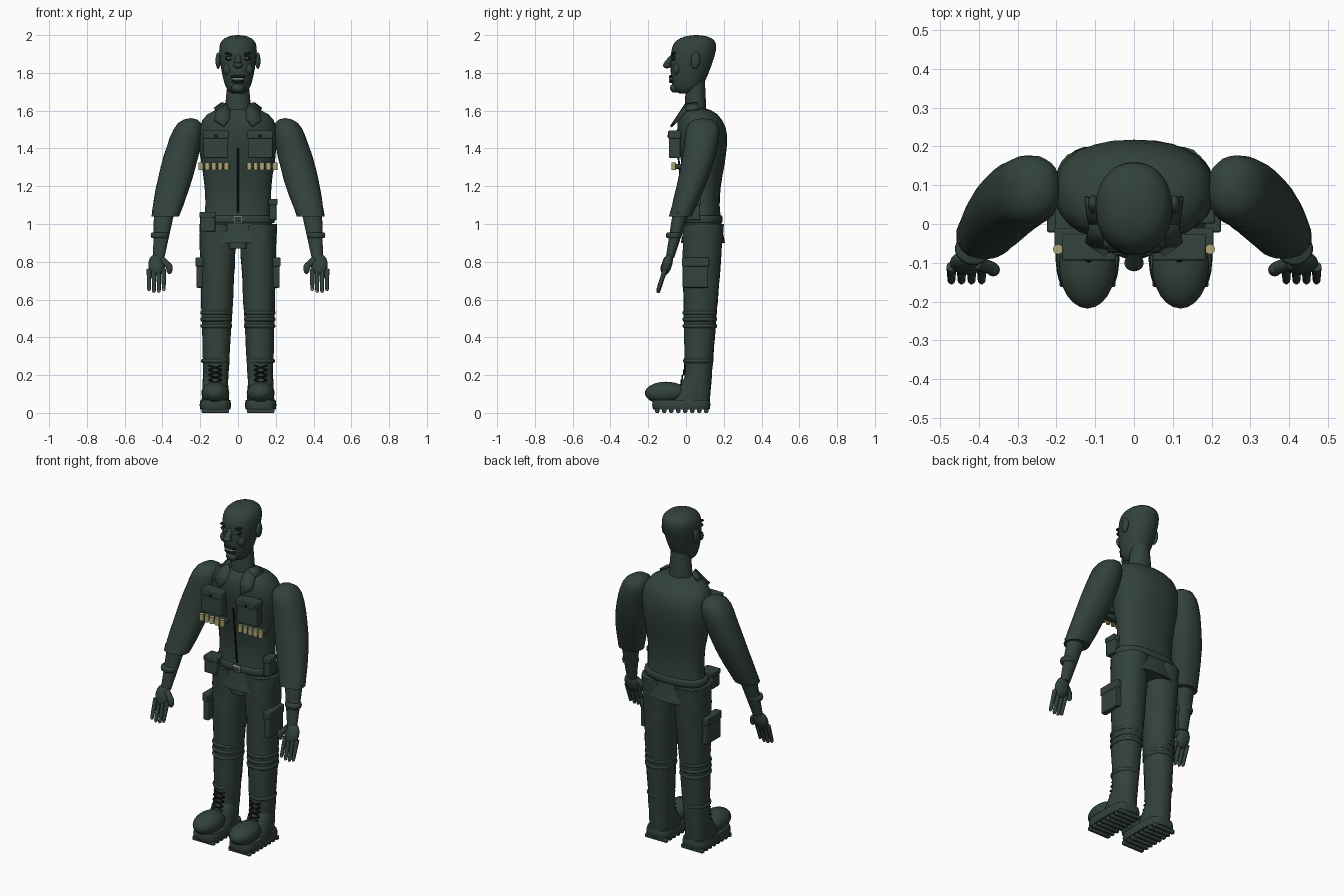
import bpy, bmesh, math, random
from math import sin, cos, pi, sqrt
from mathutils import Vector

random.seed(4)
cube = bpy.data.objects.get("Cube")
if cube:
    bpy.data.objects.remove(cube)


def material(name, red, green, blue):
    colour = (red, green, blue, 1)
    mat = bpy.data.materials.new(name)
    mat.use_nodes = True
    mat.diffuse_color = colour
    mat.node_tree.nodes["Principled BSDF"].inputs["Base Color"].default_value = colour
    return mat


GREEN = material("dark_green", .032, .054, .045)
BLACK = material("near_black", .008, .011, .01)
BRASS = material("brass", .43, .38, .18)
PALE = material("pale_grey", .3, .33, .31)


def finish(name, bm, mat, bevel=0):
    bmesh.ops.recalc_face_normals(bm, faces=bm.faces)
    mesh = bpy.data.meshes.new(name)
    bm.to_mesh(mesh)
    bm.free()
    mesh.materials.append(mat)
    ob = bpy.data.objects.new(name, mesh)
    bpy.context.collection.objects.link(ob)
    if bevel:
        mod = ob.modifiers.new("Bevel", "BEVEL")
        mod.width, mod.segments = bevel, 2
    bpy.ops.object.select_all(action="DESELECT")
    ob.select_set(True)
    bpy.context.view_layer.objects.active = ob
    bpy.ops.object.shade_smooth_by_angle(angle=math.radians(50))
    return ob


def sweep(name, bottom, top, shape, side=1, power=2, wobble=0, steps=14, sides=28, mat=GREEN):
    """Skin horizontal rings; shape(t) gives centre x, centre y, half width, half depth."""
    bm = bmesh.new()
    rings = []
    for step in range(steps + 1):
        t = (1 - cos(pi * step / steps)) / 2
        x, y, width, depth = shape(t)
        ring = []
        for i in range(sides):
            angle = math.tau * i / sides
            c, d = cos(angle), sin(angle)
            swell = 1 + random.uniform(-wobble, wobble)
            out = math.copysign(abs(c) ** (2 / power), c) * max(width, .003) * swell
            back = math.copysign(abs(d) ** (2 / power), d) * max(depth, .003) * swell
            ring.append(bm.verts.new((side * (x + out), y + back, bottom + (top - bottom) * t)))
        rings.append(ring)
    for low, high in zip(rings, rings[1:]):
        for i in range(sides):
            bm.faces.new((low[i - 1], low[i], high[i], high[i - 1]))
    bm.faces.new(rings[0])
    bm.faces.new(rings[-1])
    return finish(name, bm, mat)


def band(name, x, y, z, width, depth, height, side=1, power=2):
    """Thin bulging ring of cloth or leather."""
    def shape(t):
        bulge = .006 * sqrt(sin(pi * t))
        return x, y, width + bulge, depth + bulge
    sweep(name, z - height / 2, z + height / 2, shape, side, power, steps=6)


def box(name, location, size, mat=GREEN, bevel=.005, tilt=0):
    bm = bmesh.new()
    bmesh.ops.create_cube(bm, size=1)
    bmesh.ops.scale(bm, vec=size, verts=bm.verts)
    ob = finish(name, bm, mat, bevel)
    ob.location, ob.rotation_euler.y = location, tilt


def pouch(name, location, size):
    """Box with a slightly larger flap over its top third."""
    box(name, location, size)
    centre, size = Vector(location), Vector(size)
    centre.z += size.z * .38
    box(name + "_flap", centre, (size.x + .008, size.y + .008, size.z * .3))


def ball(name, location, size, mat=GREEN, lean=0):
    bm = bmesh.new()
    bmesh.ops.create_uvsphere(bm, u_segments=24, v_segments=14, radius=1)
    bmesh.ops.scale(bm, vec=size, verts=bm.verts)
    ob = finish(name, bm, mat)
    ob.location, ob.rotation_euler.x = location, lean


def rod(name, start, end, radius, end_radius, mat=GREEN):
    start, end = Vector(start), Vector(end)
    along = end - start
    bm = bmesh.new()
    bmesh.ops.create_cone(bm, cap_ends=True, segments=12, radius1=radius, radius2=end_radius,
                          depth=along.length)
    ob = finish(name, bm, mat)
    ob.location = (start + end) / 2
    ob.rotation_euler = along.to_track_quat("Z", "Y").to_euler()


def plate(name, points, thickness):
    bm = bmesh.new()
    bm.faces.new([bm.verts.new(point) for point in points])
    ob = finish(name, bm, GREEN)
    mod = ob.modifiers.new("Solidify", "SOLIDIFY")
    mod.thickness, mod.offset = thickness, 0


def rounded(t, sharpness):
    """Profile factor that closes a shape at its top."""
    return sqrt(max(0, 1 - t ** sharpness))


# Body shapes, each following t from bottom to top
def torso_shape(t):
    wave, close = cos(math.tau * (t - .8)), rounded(t, 19)
    return 0, .09 - .04 * t ** 9, (.19 + .018 * wave) * close, (.11 + .022 * wave) * close


def head_shape(t):
    width = .11 * t ** .25 * rounded(t, 10)
    return 0, .055 * t, width, width * 1.18


def neck_shape(t):
    return 0, .05, .075 - .02 * t, .06 - .01 * t


def sleeve_shape(t):
    rise, close = sin(t * pi / 2), rounded(t, 20)
    width = .073 + .02 * sin(pi * t)
    return .385 - .135 * t, .12 * rise - .03, width * close, (.06 + .033 * rise) * close


def forearm_shape(t):
    return .42 - .03 * t, .06 * t - .085, .03 + .025 * t, .022 + .022 * t


def leg_shape(t):
    return .12 - .015 * t, .06 + .03 * t, .062 + .038 * t, .065 + .044 * t


def boot_shape(t):
    return .12, .01 + .05 * t, .073 - .007 * t, .11 - .045 * t


def sole_shape(t):
    edge = .004 * sin(pi * t)
    return .12, -.025, .079 + edge, .15 + edge


def fly_shape(t):
    return 0, .035, .05 + .015 * t, .05


sweep("torso", .9, 1.62, torso_shape, power=2.3, wobble=.01, steps=20)
sweep("neck", 1.55, 1.76, neck_shape)
sweep("head", 1.69, 2, head_shape, power=2.1, steps=20)
sweep("trouser_fly", .87, .96, fly_shape, power=3)

# Face
rod("nose_bridge", (0, -.06, 1.9), (0, -.1, 1.845), .012, .02)
ball("nose_tip", (0, -.1, 1.84), (.025, .022, .016))
ball("chin", (0, -.06, 1.72), (.035, .025, .025))
for name, z, width, mat in (("upper_lip", 1.78, .04, BLACK), ("teeth", 1.768, .035, PALE),
                            ("lower_lip", 1.755, .035, BLACK)):
    ball(name, (0, -.077, z), (width, .014, .009), mat)

# Belt, buckle, belt pouches and zipper
band("belt", 0, .09, 1.025, .19, .098, .04, power=2.3)
box("buckle", (0, -.015, 1.025), (.05, .012, .04), PALE)
box("buckle_centre", (0, -.02, 1.025), (.035, .01, .025))
pouch("right_belt_pouch", (-.16, 0, 1.01), (.08, .07, .1))
pouch("left_belt_pouch", (.185, .04, 1.075), (.04, .07, .11))
rod("zipper", (0, -.01, 1.06), (0, -.045, 1.4), .005, .005, BLACK)

for label, s in (("left_", 1), ("right_", -1)):
    # Eyes, brows and ears
    eye = Vector((s * .042, -.065, 1.877))
    ball(label + "eye_socket", eye, (.027, .012, .013), BLACK)
    ball(label + "eye", eye + Vector((0, -.008, 0)), (.014, .007, .006), PALE)
    ball(label + "pupil", eye + Vector((0, -.012, 0)), (.005, .005, .005), BLACK)
    box(label + "brow", eye + Vector((0, 0, .022)), (.055, .02, .012), BLACK, tilt=-s / 4)
    ball(label + "cheek", (s * .055, -.05, 1.82), (.025, .02, .03))
    ball(label + "ear", (s * .105, .05, 1.865), (.014, .024, .044), lean=-.1)

    # Chest pocket, ammunition loops and lapel
    pouch(label + "chest_pocket", (s * .117, -.06, 1.42), (.13, .06, .14))
    ball(label + "pocket_button", (s * .117, -.095, 1.465), (.008, .004, .008), BLACK)
    box(label + "ammunition_strip", (s * .125, -.035, 1.305), (.16, .05, .025))
    for i in range(5):
        x = s * (.06 + .034 * i)
        rod(f"{label}cartridge_{i + 1}", (x, -.065, 1.285), (x, -.065, 1.325), .013, .013, BRASS)
    neck_corner, outer_corner = (s * .06, 0, 1.635), (s * .115, 0, 1.6)
    plate(label + "lapel", [(s * .03, -.02, 1.575), neck_corner, outer_corner,
                            (s * .125, -.045, 1.55), (s * .075, -.08, 1.515)], .012)
    plate(label + "collar", [neck_corner, (s * .085, .06, 1.64), (s * .125, .07, 1.61),
                             outer_corner], .012)

    # Sleeve, forearm and glove
    sweep(label + "sleeve", 1.04, 1.56, sleeve_shape, s, 2.2, wobble=.015)
    sweep(label + "forearm", .82, 1.07, forearm_shape, s)
    band(label + "glove_cuff", .414, -.064, .94, .042, .036, .03, s)
    box(label + "cuff_strap", (s * .44, -.03, 1.06), (.03, .04, .015))
    ball(label + "palm", (s * .43, -.1, .785), (.045, .026, .06), lean=-.3)
    rod(label + "thumb_base", (s * .405, -.1, .815), (s * .365, -.115, .775), .018, .017)
    ball(label + "thumb_tip", (s * .363, -.118, .765), (.017, .017, .03))
    for i in range(4):
        x = s * (.393 + .026 * i)
        tip = Vector((x, -.145, .66 - .012 * sin(i)))
        rod(f"{label}finger_{i + 1}", (x, -.11, .76), tip, .013, .01)
        ball(f"{label}fingertip_{i + 1}", tip, (.01, .01, .014))
        ball(f"{label}nail_{i + 1}", tip + Vector((0, -.006, -.006)), (.005, .005, .008), BRASS)

    # Trouser leg, thigh pocket and knee folds
    sweep(label + "leg", .05, 1, leg_shape, s, 2.2, wobble=.025, steps=22)
    pouch(label + "thigh_pocket", (s * .203, .05, .74), (.035, .135, .155))
    for i in range(3):
        band(f"{label}knee_fold_{i + 1}", .115, .073, .46 + .035 * i, .078, .086, .02, s, 2.2)

    # Boot: collar, sole, treads, upper, toe cap and laces
    band(label + "boot_collar", .12, .065, .275, .07, .075, .02, s)
    sweep(label + "sole", .018, .067, sole_shape, s, power=4, steps=6)
    for i in range(8):
        box(f"{label}tread_{i + 1}", (s * .12, .037 * i - .152, .012), (.145, .022, .024))
    sweep(label + "boot_upper", .055, .19, boot_shape, s)
    ball(label + "toe_cap", (s * .12, -.105, .105), (.074, .113, .06))
    for i in range(4):
        for cross, reach in (("a", .035), ("b", -.035)):
            start = Vector((s * .12 - reach, .006 * i - .025, .15 + .026 * i))
            rod(f"{label}lace_{i + 1}{cross}", start, start + Vector((2 * reach, 0, .024)),
                .004, .004, BLACK)
